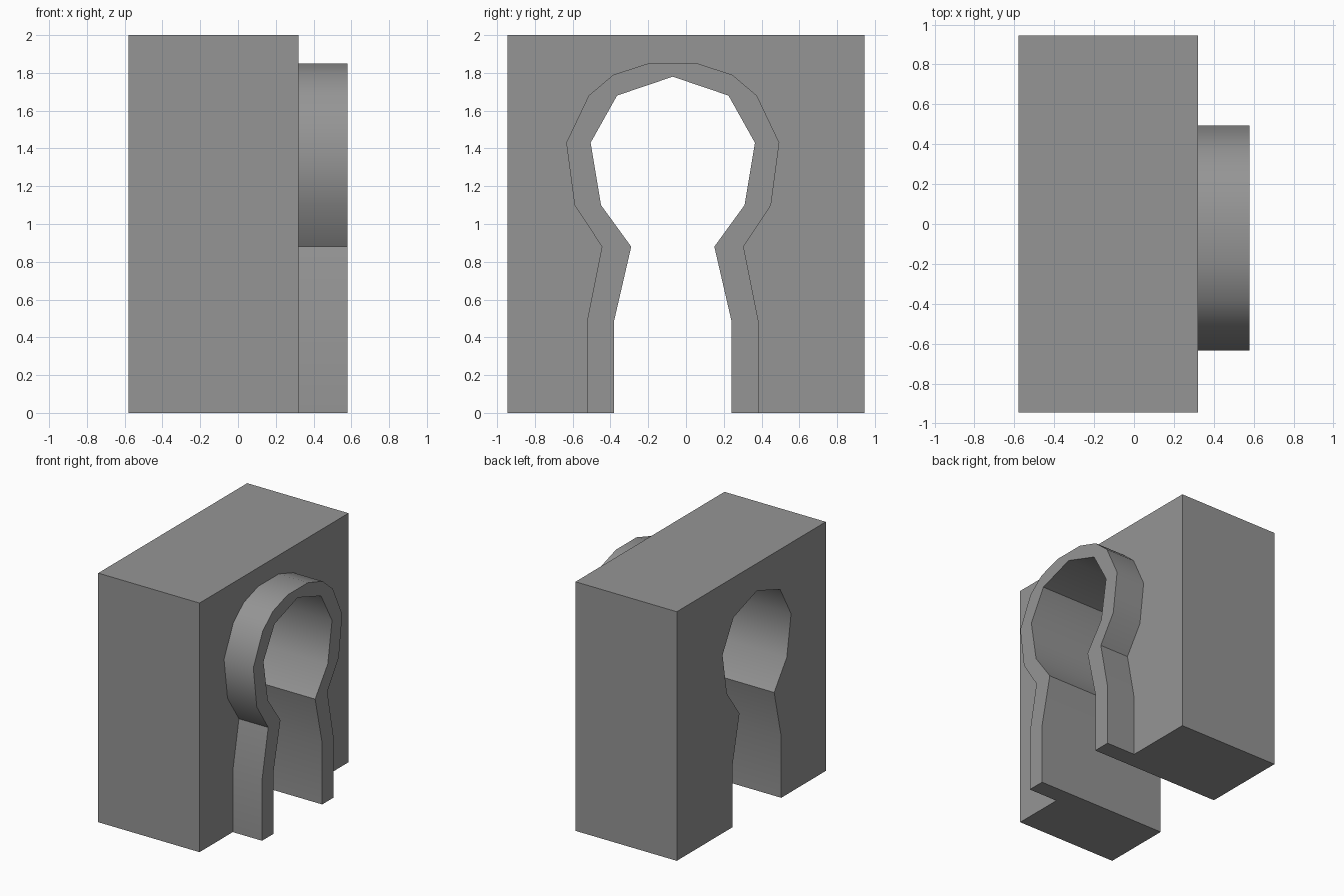
import bpy, bmesh, math
from mathutils import Vector

cube = bpy.data.objects.get("Cube")
if cube:
    bpy.data.objects.remove(cube)

grey = bpy.data.materials.new("mid_grey")
grey.use_nodes = True
colour = (0.3, 0.3, 0.3, 1)
grey.diffuse_color = colour
grey.node_tree.nodes["Principled BSDF"].inputs["Base Color"].default_value = colour

ARCH_Y = -0.07  # centre line of the keyhole arch

# Half profiles (distance from centre line, height), from floor to crown
opening = [(0.31, 0), (0.31, 0.49), (0.22, 0.88), (0.38, 1.10),
           (0.435, 1.43), (0.295, 1.68), (0, 1.78)]
rim = [(0.453, 0), (0.453, 0.49), (0.375, 0.88), (0.52, 1.10),
       (0.564, 1.43), (0.445, 1.68), (0.315, 1.79), (0.13, 1.85)]


def arch(half):
    """Mirror a half profile into a path from the +y foot to the -y foot."""
    mirrored = [(-d, z) for d, z in reversed(half) if d > 0]
    return [(ARCH_Y + d, z) for d, z in half + mirrored]


def extrude_profile(name, outline, x0, x1):
    """Extrude a closed y-z outline along x."""
    bm = bmesh.new()
    face = bm.faces.new([bm.verts.new((x0, y, z)) for y, z in outline])
    grown = bmesh.ops.extrude_face_region(bm, geom=[face], use_keep_orig=True)
    moved = [v for v in grown["geom"] if isinstance(v, bmesh.types.BMVert)]
    bmesh.ops.translate(bm, verts=moved, vec=Vector((x1 - x0, 0, 0)))
    bmesh.ops.recalc_face_normals(bm, faces=bm.faces)
    mesh = bpy.data.meshes.new(name)
    bm.to_mesh(mesh)
    bm.free()
    mesh.materials.append(grey)
    obj = bpy.data.objects.new(name, mesh)
    bpy.context.collection.objects.link(obj)
    bpy.ops.object.select_all(action="DESELECT")
    obj.select_set(True)
    bpy.context.view_layer.objects.active = obj
    bpy.ops.object.shade_smooth_by_angle(angle=math.radians(40))
    return obj


# Wall block with the keyhole passage open at the floor
inner = arch(opening)
wall = [(-0.945, 0), (-0.945, 2), (0.945, 2), (0.945, 0)]
extrude_profile("wall_block", wall + inner, -0.58, 0.32)

# Raised collar around the passage on one side
extrude_profile("arch_collar", list(reversed(arch(rim))) + inner, 0.32, 0.58)
